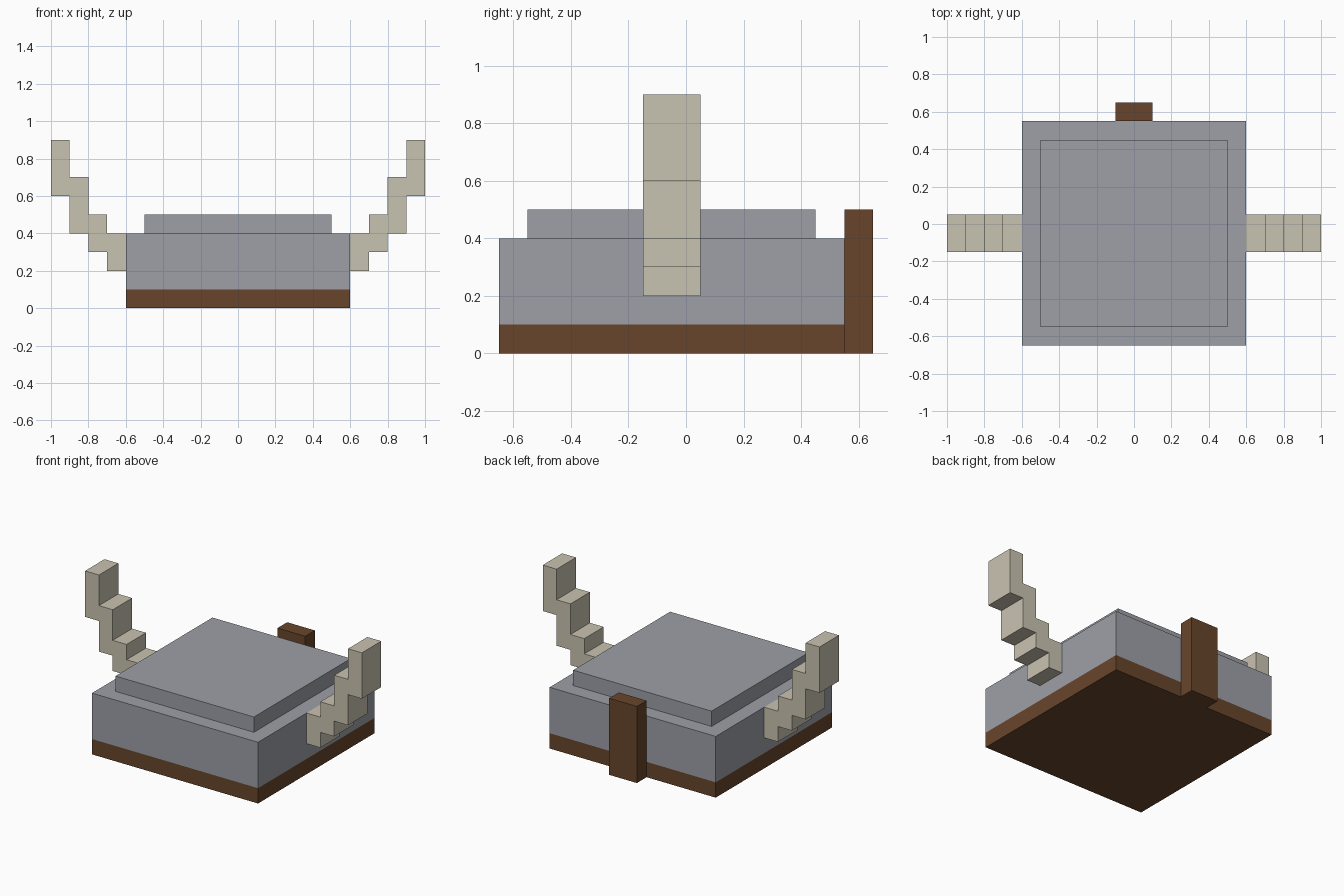
import bpy
import bmesh

cube = bpy.data.objects.get("Cube")
if cube:
    bpy.data.objects.remove(cube, do_unlink=True)


def make_material(name, rgb):
    mat = bpy.data.materials.new(name)
    mat.use_nodes = True
    colour = (*rgb, 1.0)
    mat.diffuse_color = colour
    mat.node_tree.nodes["Principled BSDF"].inputs["Base Color"].default_value = colour
    return mat


steel = make_material("steel grey", (0.34, 0.35, 0.39))
leather = make_material("leather brown", (0.138, 0.06, 0.025))
bone = make_material("bone beige", (0.584, 0.546, 0.44))


def extrude_profile(name, outline, y_front, y_back, mat):
    """Extrude a closed x-z outline from y_front to y_back."""
    bm = bmesh.new()
    face = bm.faces.new([bm.verts.new((x, y_front, z)) for x, z in outline])
    result = bmesh.ops.extrude_face_region(bm, geom=[face])
    moved = [g for g in result["geom"] if isinstance(g, bmesh.types.BMVert)]
    bmesh.ops.translate(bm, verts=moved, vec=(0, y_back - y_front, 0))
    bmesh.ops.recalc_face_normals(bm, faces=bm.faces)
    mesh = bpy.data.meshes.new(name)
    bm.to_mesh(mesh)
    bm.free()
    mesh.materials.append(mat)
    obj = bpy.data.objects.new(name, mesh)
    bpy.context.collection.objects.link(obj)
    return obj


def box(name, half_width, y_front, y_back, bottom, top, mat):
    w = half_width
    outline = [(-w, bottom), (w, bottom), (w, top), (-w, top)]
    return extrude_profile(name, outline, y_front, y_back, mat)


# Helmet shell: brim band, main block, raised crown and rear strap
box("brim_band", 0.6, -0.65, 0.55, 0.0, 0.1, leather)
box("helmet_body", 0.6, -0.65, 0.55, 0.1, 0.4, steel)
box("helmet_crown", 0.5, -0.55, 0.45, 0.4, 0.5, steel)
box("rear_strap", 0.1, 0.55, 0.65, 0.0, 0.5, leather)

# Stepped horns: bottom and top height of each step, from the helmet outwards
steps = [(0.2, 0.4), (0.3, 0.5), (0.4, 0.7), (0.6, 0.9)]
lower, upper = [], []
for i, (bottom, top) in enumerate(steps):
    for x in (0.6 + 0.1 * i, 0.7 + 0.1 * i):
        lower.append((x, bottom))
        upper.append((x, top))
horn_outline = lower + upper[::-1]

for name, side in (("left_horn", 1), ("right_horn", -1)):
    extrude_profile(name, [(side * x, z) for x, z in horn_outline], -0.15, 0.05, bone)
